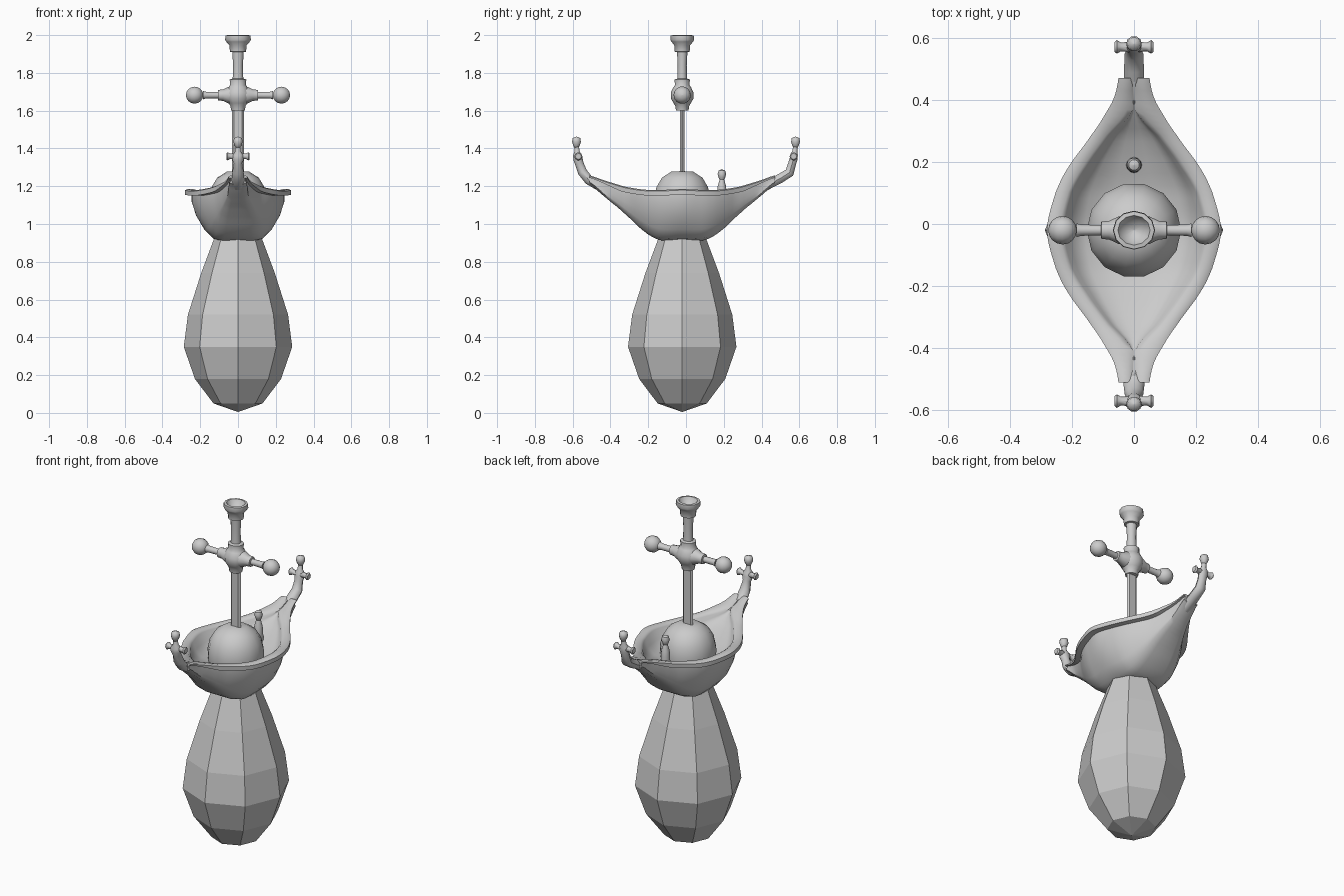
import bpy, bmesh, math
from mathutils import Vector

if "Cube" in bpy.data.objects:
    bpy.data.objects.remove(bpy.data.objects["Cube"])

CY = -0.02  # y of the main axis

stone = bpy.data.materials.new("plain grey")
stone.diffuse_color = (0.6, 0.6, 0.6, 1)
stone.use_nodes = True
stone.node_tree.nodes["Principled BSDF"].inputs["Base Color"].default_value = stone.diffuse_color


def loft(name, rings, smooth=40):
    """Skin closed rings of points and cap both ends."""
    bm = bmesh.new()
    loops = [[bm.verts.new(p) for p in r] for r in rings]
    n = len(loops[0])
    for a, b in zip(loops, loops[1:]):
        for i in range(n):
            j = (i + 1) % n
            bm.faces.new((a[i], a[j], b[j], b[i]))
    bm.faces.new(loops[0][::-1])
    bm.faces.new(loops[-1])
    bmesh.ops.remove_doubles(bm, verts=bm.verts, dist=1e-5)
    bmesh.ops.recalc_face_normals(bm, faces=bm.faces)
    me = bpy.data.meshes.new(name)
    bm.to_mesh(me)
    bm.free()
    me.materials.append(stone)
    ob = bpy.data.objects.new(name, me)
    bpy.context.collection.objects.link(ob)
    if smooth:
        bpy.ops.object.select_all(action='DESELECT')
        ob.select_set(True)
        bpy.context.view_layer.objects.active = ob
        bpy.ops.object.shade_smooth_by_angle(angle=math.radians(smooth))
    return ob


def lathe(name, profile, centre, sides, axis='z', smooth=40, squash=1.0):
    """Turn (radius, height) pairs around the z or x axis."""
    c = Vector(centre)
    rings = []
    for r, h in profile:
        r = max(r, 0.0005)
        ring = []
        for k in range(sides):
            a = 2 * math.pi * k / sides
            u, v = r * math.cos(a), r * math.sin(a) * squash
            ring.append(c + Vector((u, v, h) if axis == 'z' else (h, u, v)))
        rings.append(ring)
    return loft(name, rings, smooth)


def ball(radius, height, steps=8):
    return [(radius * math.sin(math.pi * k / steps),
             height - radius * math.cos(math.pi * k / steps)) for k in range(steps + 1)]


def tube(name, path, sides=10):
    """Tube in the yz plane through (y, z, half width, half depth)."""
    rings = []
    for i, (y, z, w, d) in enumerate(path):
        p, q = path[max(i - 1, 0)], path[min(i + 1, len(path) - 1)]
        t = Vector((0, q[0] - p[0], q[1] - p[1])).normalized()
        nrm = Vector((0, -t.z, t.y))
        rings.append([Vector((w * math.cos(a), y, z)) + nrm * d * math.sin(a)
                      for a in (2 * math.pi * k / sides for k in range(sides))])
    return loft(name, rings)


# faceted eight-sided base
lathe("faceted_base", [(0, 0.005), (0.13, 0.05), (0.228, 0.18), (0.287, 0.35), (0.265, 0.52),
                       (0.195, 0.74), (0.12, 0.94)], (0, CY, 0), 8, smooth=0)

# dome in the boat
lathe("dome", [(0.13, 1.0), (0.15, 1.08), (0.152, 1.14), (0.14, 1.195), (0.11, 1.245),
               (0.06, 1.277), (0, 1.28)], (0, CY, 0), 14, smooth=60)

# boat hull: distance, half width, rim z, bottom z, bottom half width, inner half width, floor z
STATIONS = [(0, .28, 1.185, .91, .13, .225, 1.07), (.12, .253, 1.18, .915, .125, .2, 1.085),
            (.2, .213, 1.182, .96, .11, .152, 1.11), (.3, .142, 1.197, 1.05, .085, .08, 1.15),
            (.38, .09, 1.22, 1.117, .06, .008, 1.20), (.43, .063, 1.237, 1.16, .052, .004, 1.23),
            (.49, .05, 1.257, 1.21, .047, .004, 1.25)]


def station(s):
    """Smooth interpolation of the hull table."""
    last = len(STATIONS) - 1
    i = max(k for k in range(last) if STATIONS[k][0] <= s + 1e-9)
    mirror = (-STATIONS[1][0],) + STATIONS[1][1:]
    a = STATIONS[i - 1] if i else mirror
    b, c = STATIONS[i], STATIONS[i + 1]
    d = STATIONS[min(i + 2, last)]
    t = (s - b[0]) / (c[0] - b[0])
    return [0.5 * (2 * q + (r - p) * t + (2 * p - 5 * q + 4 * r - v) * t * t
                   + (3 * q - p - 3 * r + v) * t ** 3)
            for p, q, r, v in zip(a[1:], b[1:], c[1:], d[1:])]


def hull_ring(y):
    w, zr, zb, b, inner, zf = station(abs(y))
    lip = 0.035 * min(1, w / 0.15)
    thick = 0.03 * min(1, w / 0.12)
    h = zr - thick - zb
    inner = max(inner, 0.003)
    u = w - lip - b
    half = [(b * 0.6, zb), (b, zb + 0.012), (b + u * 0.42, zb + h * 0.25), (b + u * 0.8, zb + h * 0.55),
            (b + u, zb + h * 0.85), (w - lip, zr - thick), (w, zr - thick), (w, zr - 0.006),
            (w - 0.2 * (w - inner), zr), (w - 0.75 * (w - inner), zr), (inner, zr - 0.01),
            (inner * 0.92, zr - 0.01 - (zr - 0.01 - zf) * 0.5), (inner * 0.7, zf + (zr - zf) * 0.12),
            (inner * 0.3, zf)]
    return [Vector((x, y + CY, z)) for x, z in half] + [Vector((-x, y + CY, z)) for x, z in half[::-1]]


STEPS = 24
loft("boat_hull", [hull_ring(0.49 * k / STEPS) for k in range(-STEPS, STEPS + 1)], 42)

# curved posts with a crossbar and a head at both ends
for name, path in (
        ("front", [(-.46, 1.20, .038, .025), (-.515, 1.233, .034, .026), (-.548, 1.275, .03, .026),
                   (-.565, 1.32, .022, .024), (-.572, 1.345, .032, .026), (-.575, 1.365, .03, .024),
                   (-.577, 1.385, .014, .014), (-.579, 1.42, .012, .012)]),
        ("rear", [(.42, 1.20, .034, .025), (.50, 1.242, .032, .026), (.548, 1.272, .03, .026),
                  (.562, 1.32, .024, .022), (.57, 1.345, .028, .022), (.573, 1.37, .026, .02),
                  (.576, 1.385, .014, .014), (.58, 1.42, .012, .012)])):
    tube(name + "_post", path)
    side = -1 if name == "front" else 1
    lathe(name + "_crossbar", [(.016, -.062), (.022, -.055), (.014, -.042), (.018, 0),
                               (.014, .042), (.022, .055), (.016, .062)],
          (0, side * .57, 1.358), 8, 'x')
    lathe(name + "_head", [(.008, 1.40), (.018, 1.415), (.025, 1.435), (.021, 1.455), (0, 1.463)],
          (0, side * .58, 0), 10, smooth=60)

# small peg figure standing in the boat
lathe("peg_figure", [(.026, 1.10), (.025, 1.17), (.022, 1.20), (.012, 1.235), (.018, 1.247),
                     (.023, 1.265), (.017, 1.283), (0, 1.29)], (0, .19, 0), 12)

# flat upright blade
loft("blade", [[Vector((x, CY + y, z)) for x, y in
                ((.033, 0), (.022, .011), (-.022, .011), (-.033, 0), (-.022, -.011), (.022, -.011))]
               for z in (1.2, 1.63)], smooth=0)

# handle with a hollow pommel
lathe("handle", [(.036, 1.60), (.04, 1.625), (.05, 1.64), (.065, 1.665), (.066, 1.695), (.05, 1.725),
                 (.042, 1.735), (.044, 1.765), (.028, 1.77), (.026, 1.84), (.03, 1.91), (.043, 1.912),
                 (.045, 1.945), (.062, 1.965), (.068, 1.975), (.066, 1.998), (.052, 2.0), (.036, 1.97),
                 (0, 1.955)], (0, CY, 0), 12, smooth=45, squash=.92)

# cross guard with ball ends
half = [(.044, .05), (.03, .08), (.028, .105), (.017, .107), (.018, .17), (.022, .185)]
lathe("guard", [(r, -x) for r, x in half[::-1]] + half, (0, CY, 1.682), 12, 'x')
for name, x in (("left", -.23), ("right", .23)):
    lathe(name + "_guard_ball", ball(.046, x), (0, CY, 1.682), 14, 'x', 60)
